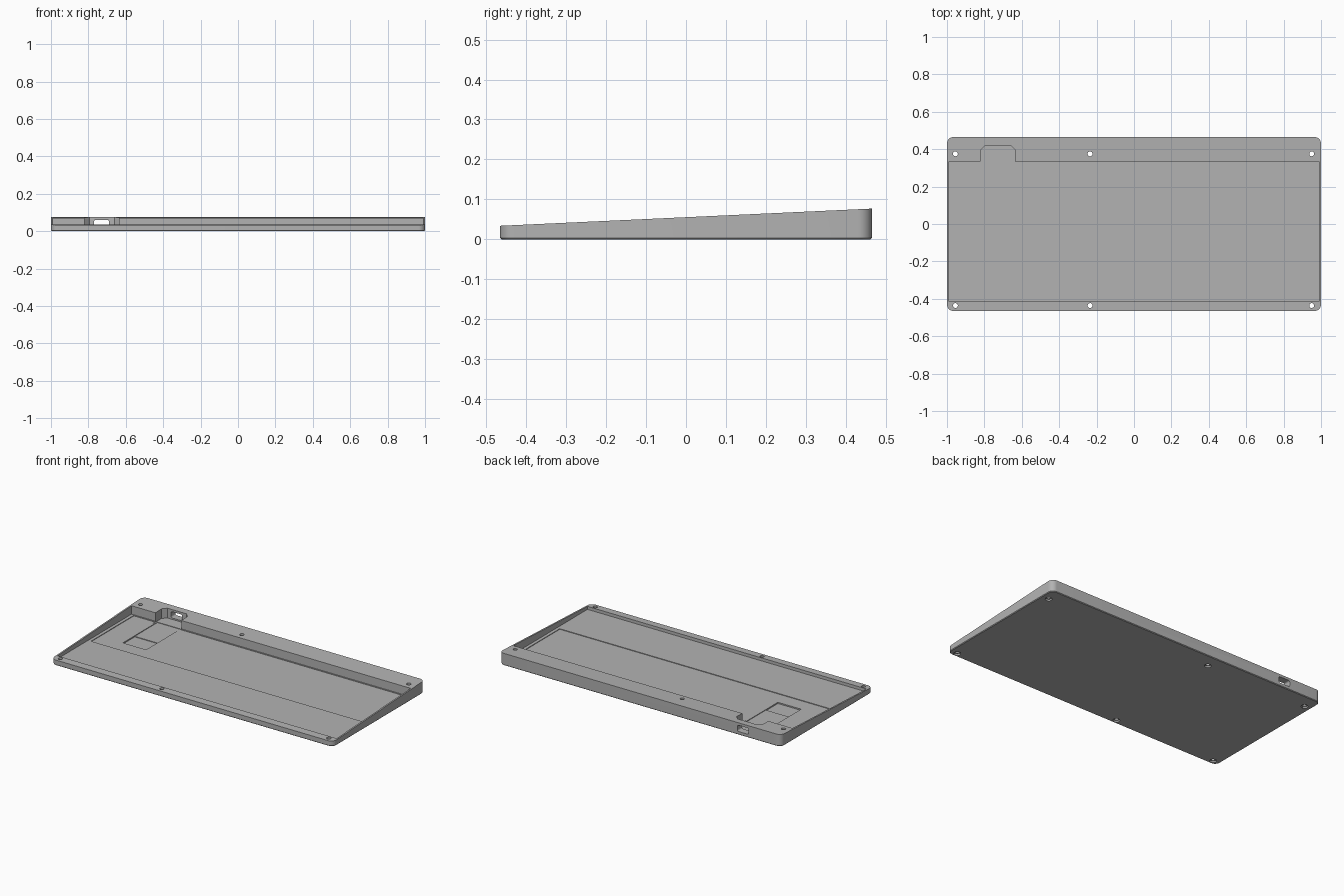
import bpy, bmesh, math

cube = bpy.data.objects.get("Cube")
if cube:
    bpy.data.objects.remove(cube, do_unlink=True)

HALF_X, HALF_Y = 1.0, 0.465
FRONT_Z, BACK_Z = 0.034, 0.077
AIR = 0.2

gray = bpy.data.materials.new("case gray")
gray.use_nodes = True
gray.diffuse_color = (0.45, 0.45, 0.45, 1)
gray.node_tree.nodes["Principled BSDF"].inputs["Base Color"].default_value = (0.45, 0.45, 0.45, 1)


def top_height(y):
    return FRONT_Z + (BACK_Z - FRONT_Z) * (y + HALF_Y) / (2 * HALF_Y)


def rounded_outline(hx, hy, radius, steps=8):
    points = []
    for quarter, (sx, sy) in enumerate([(1, 1), (-1, 1), (-1, -1), (1, -1)]):
        for i in range(steps + 1):
            a = math.pi / 2 * (quarter + i / steps)
            points.append((sx * (hx - radius) + radius * math.cos(a),
                           sy * (hy - radius) + radius * math.sin(a)))
    return points


def loft(name, rings):
    """Skin a stack of equal-length rings and cap both ends."""
    bm = bmesh.new()
    loops = [[bm.verts.new(p) for p in ring] for ring in rings]
    n = len(loops[0])
    for low, high in zip(loops, loops[1:]):
        for i in range(n):
            j = (i + 1) % n
            bm.faces.new((low[i], low[j], high[j], high[i]))
    bm.faces.new(loops[0][::-1])
    bm.faces.new(loops[-1])
    bmesh.ops.recalc_face_normals(bm, faces=bm.faces)
    mesh = bpy.data.meshes.new(name)
    bm.to_mesh(mesh)
    bm.free()
    mesh.materials.append(gray)
    obj = bpy.data.objects.new(name, mesh)
    bpy.context.collection.objects.link(obj)
    return obj


def prism(name, outline, z0, z1):
    return loft(name, [[(x, y, z) for x, y in outline] for z in (z0, z1)])


def rect(x0, x1, y0, y1):
    return [(x0, y0), (x1, y0), (x1, y1), (x0, y1)]


def circle(cx, cy, r, n=24):
    return [(cx + r * math.cos(math.tau * i / n), cy + r * math.sin(math.tau * i / n))
            for i in range(n)]


# Wedge-shaped tray body with a small bevel around the underside
bevel = 0.004
inner = rounded_outline(HALF_X - bevel, HALF_Y - bevel, 0.035 - bevel)
outer = rounded_outline(HALF_X, HALF_Y, 0.035)
case = loft("keyboard_case", [
    [(x, y, 0) for x, y in inner],
    [(x, y, bevel) for x, y in outer],
    [(x, y, top_height(y)) for x, y in outer],
])

# Main cavity, recessed rear floor, connector bay and board pocket
notch = [(-0.82, 0.3), (-0.635, 0.3), (-0.635, 0.395), (-0.66, 0.42), (-0.795, 0.42), (-0.82, 0.395)]
cutters = [
    prism("cavity_cutter", rect(-0.99, 0.99, -0.415, 0.335), 0.017, AIR),
    prism("rear_floor_cutter", rect(-0.97, 0.97, -0.105, 0.33), 0.013, AIR),
    prism("connector_bay_cutter", notch, 0.012, AIR),
    prism("pocket_cutter", rect(-0.81, -0.645, -0.01, 0.11), 0.005, AIR),
    prism("pocket_channel_cutter", rect(-0.81, -0.645, 0.1, 0.34), 0.009, AIR),
]

# Screw holes with counterbores on the underside
for x in (-0.955, -0.235, 0.95):
    for y in (-0.436, 0.375):
        cutters.append(prism("screw_cutter", circle(x, y, 0.013), -0.1, AIR))
        cutters.append(prism("counterbore_cutter", circle(x, y, 0.02), -0.1, 0.01))

# Cable port through the back wall
port = [(x - 0.73, z + 0.041) for x, z in rounded_outline(0.04, 0.02, 0.01, 4)]
cutters.append(loft("port_cutter", [[(x, y, z) for x, z in port] for y in (0.38, 0.6)]))

# Cut the openings
bpy.ops.object.select_all(action='DESELECT')
bpy.context.view_layer.objects.active = case
case.select_set(True)
for cutter in cutters:
    cutter.hide_render = True
    mod = case.modifiers.new("cut", 'BOOLEAN')
    mod.operation = 'DIFFERENCE'
    mod.solver = 'EXACT'
    mod.object = cutter
    bpy.ops.object.modifier_apply(modifier=mod.name)
    bpy.data.objects.remove(cutter, do_unlink=True)

bpy.ops.object.shade_smooth_by_angle(angle=math.radians(30))
